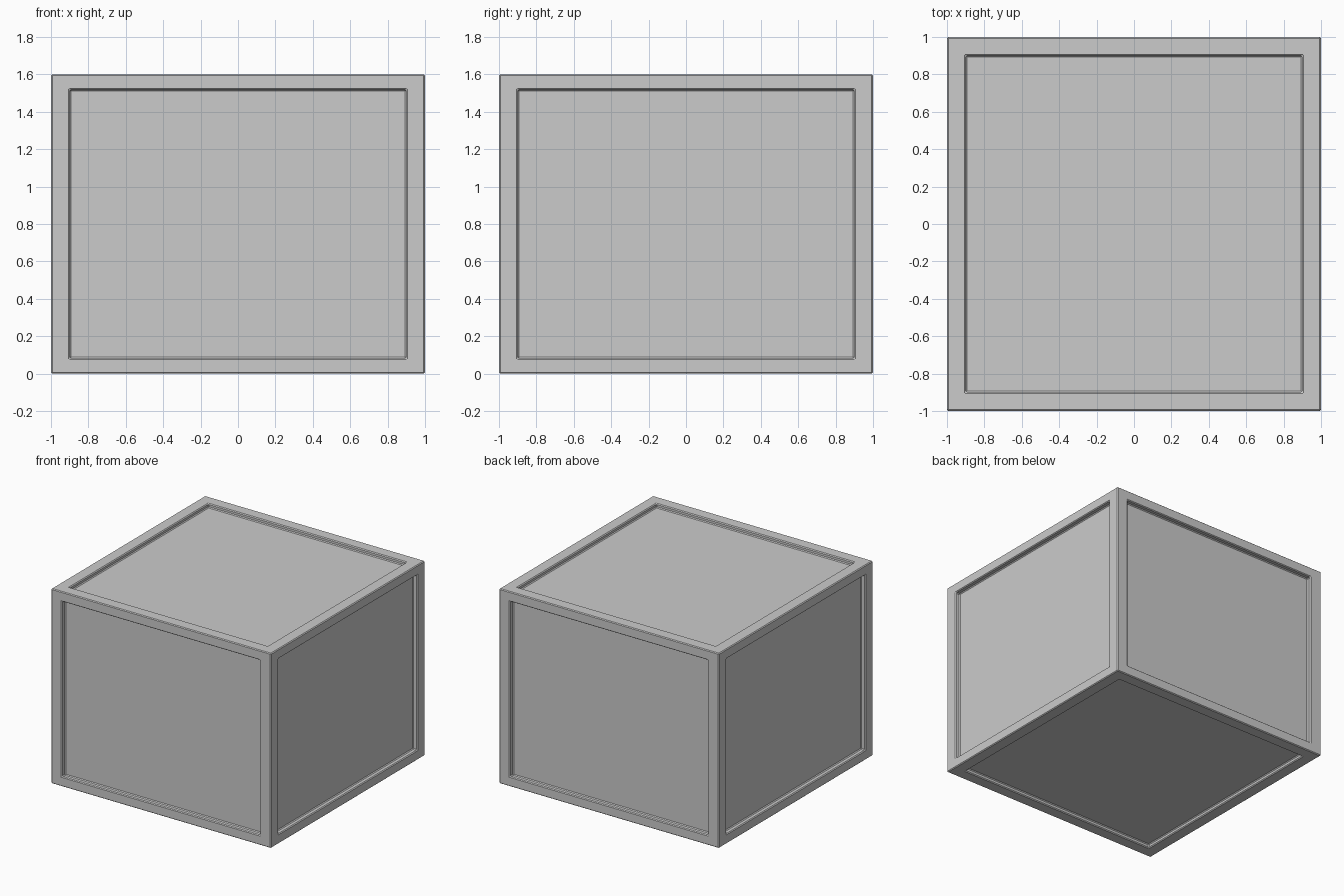
import bpy
import bmesh

default = bpy.data.objects.get("Cube")
if default:
    bpy.data.objects.remove(default, do_unlink=True)

MARGIN = 0.143
DEPTH = 0.04
CHAMFER = 0.007
HEIGHT = 1.6

# One plain grey for the whole crate
grey = bpy.data.materials.new("plain_grey")
grey.use_nodes = True
colour = (0.6, 0.6, 0.6, 1)
grey.diffuse_color = colour
grey.node_tree.nodes["Principled BSDF"].inputs["Base Color"].default_value = colour

# Block with a recessed panel on each of its six sides
bm = bmesh.new()
bmesh.ops.create_cube(bm, size=2)
panels = list(bm.faces)
bmesh.ops.inset_individual(bm, faces=panels, thickness=MARGIN)
for panel in panels:
    normal = panel.normal.copy()
    wall = bmesh.ops.extrude_discrete_faces(bm, faces=[panel])
    floor = wall["faces"][0]
    bmesh.ops.translate(bm, verts=floor.verts, vec=-normal * DEPTH)

# Squash to the final height and stand on the ground
for v in bm.verts:
    v.co.z = (v.co.z + 1) * HEIGHT / 2
bmesh.ops.recalc_face_normals(bm, faces=bm.faces)

mesh = bpy.data.meshes.new("panelled_crate")
bm.to_mesh(mesh)
bm.free()
mesh.materials.append(grey)
crate = bpy.data.objects.new("panelled_crate", mesh)
bpy.context.collection.objects.link(crate)

# Fine chamfer along the outer edges and recess rims
bevel = crate.modifiers.new("fine_chamfer", "BEVEL")
bevel.width = CHAMFER
bevel.segments = 1
bevel.limit_method = "ANGLE"
